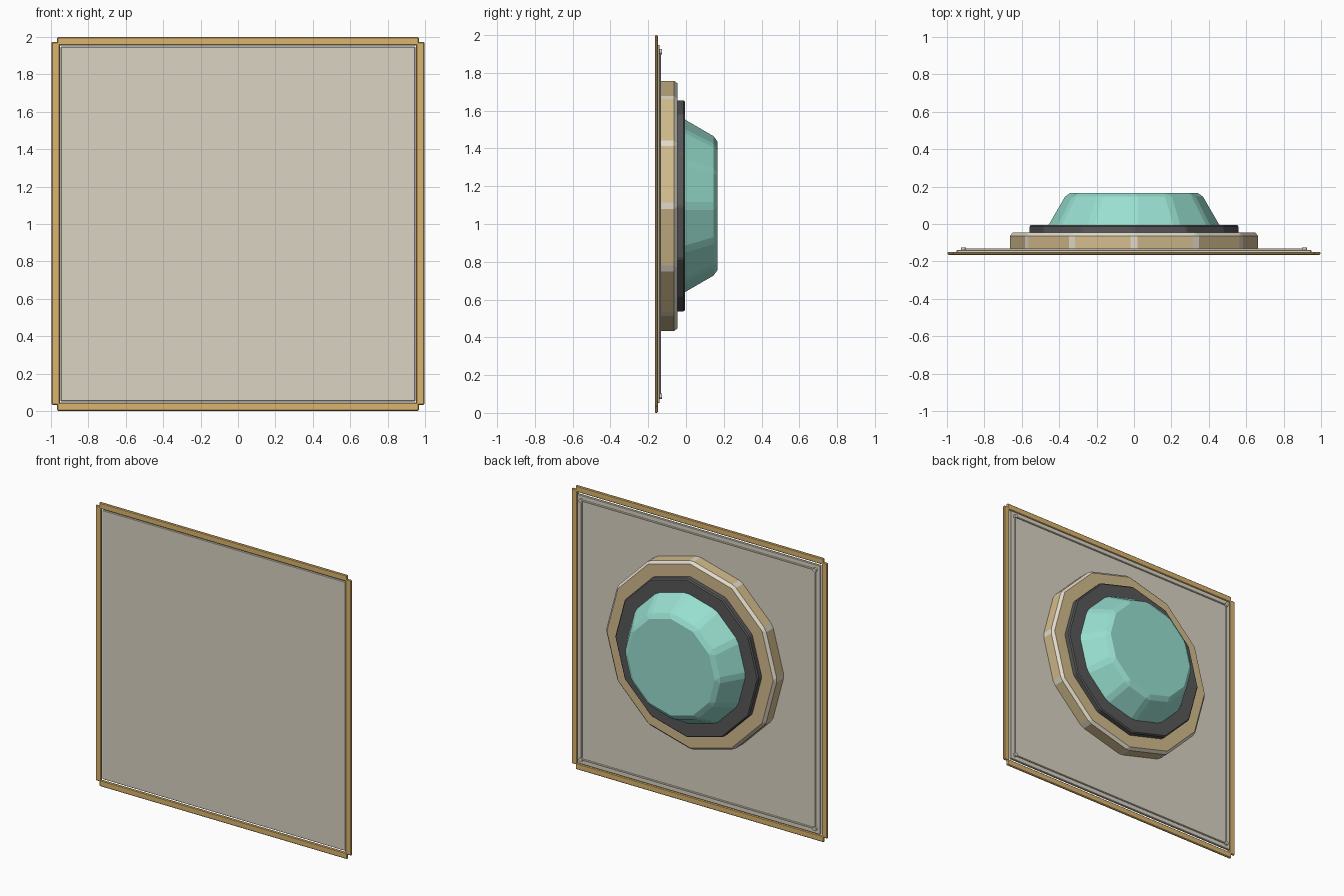
import bpy, bmesh, math
from mathutils import Matrix, Vector

if "Cube" in bpy.data.objects:
    bpy.data.objects.remove(bpy.data.objects["Cube"])


def material(name, rgb):
    lin = [(c / 255 / 12.92) if c < 10 else ((c / 255 + 0.055) / 1.055) ** 2.4 for c in rgb]
    m = bpy.data.materials.new(name)
    m.use_nodes = True
    m.diffuse_color = (*lin, 1)
    m.node_tree.nodes["Principled BSDF"].inputs["Base Color"].default_value = (*lin, 1)
    return m


gold = material("gold", (219, 181, 110))
stone = material("pale_stone", (219, 212, 195))
tan = material("tan", (211, 188, 141))
pale = material("pale_edge", (226, 218, 202))
dark = material("charcoal", (88, 88, 90))
teal = material("teal", (152, 223, 208))

AXIS_Z = 1.096  # height of the round hub


def finish(name, bm, mats):
    bmesh.ops.recalc_face_normals(bm, faces=bm.faces)
    me = bpy.data.meshes.new(name)
    bm.to_mesh(me)
    bm.free()
    for m in mats:
        me.materials.append(m)
    ob = bpy.data.objects.new(name, me)
    bpy.context.collection.objects.link(ob)
    return ob


def box(name, lo, hi, mat, bevel):
    bm = bmesh.new()
    lo, hi = Vector(lo), Vector(hi)
    bmesh.ops.create_cube(bm, size=1, matrix=Matrix.Translation((lo + hi) / 2)
                          @ Matrix.Diagonal((*(hi - lo), 1)))
    bmesh.ops.bevel(bm, geom=bm.edges[:], offset=bevel, segments=1, affect='EDGES')
    return finish(name, bm, [mat])


def disc(name, y0, y1, r0, r1, bevel, mats):
    """Twelve-sided disc facing the back, chamfered on its sides and rear rim."""
    bm = bmesh.new()
    turn = Matrix.Translation((0, (y0 + y1) / 2, AXIS_Z)) @ Matrix.Rotation(-math.pi / 2, 4, 'X')
    bmesh.ops.create_cone(bm, cap_ends=True, segments=12, radius1=r0, radius2=r1,
                          depth=y1 - y0, matrix=turn)
    edges = [e for e in bm.edges if max(v.co.y for v in e.verts) > y1 - 0.001]
    bmesh.ops.bevel(bm, geom=edges, offset=bevel, segments=1, affect='EDGES',
                    material=len(mats) - 1)
    return finish(name, bm, mats)


def rod(name, a, b, r, mat, sides=8):
    a, b = Vector(a), Vector(b)
    d = b - a
    bm = bmesh.new()
    bmesh.ops.create_cone(bm, cap_ends=True, segments=sides, radius1=r, radius2=r, depth=d.length,
                          matrix=Matrix.Translation((a + b) / 2)
                          @ d.to_track_quat('Z', 'Y').to_matrix().to_4x4())
    return finish(name, bm, [mat])


# Square panel
box("panel", (-0.948, -0.158, 0.052), (0.948, -0.14, 1.948), stone, 0.003)

# Frame bars, with notched corners
for s, side in ((-1, "right"), (1, "left")):
    x = sorted((s * 0.952, s * 0.997))
    box(side + "_frame_bar", (x[0], -0.165, 0.033), (x[1], -0.149, 1.973), gold, 0.005)
for z, side in ((0.0, "bottom"), (1.955, "top")):
    box(side + "_frame_bar", (-0.967, -0.165, z), (0.967, -0.149, z + 0.045), gold, 0.005)

# Thin rods and corner pins on the back of the panel
for s, side in ((-1, "right"), (1, "left")):
    rod(side + "_rod", (s * 0.912, -0.138, 0.088), (s * 0.912, -0.138, 1.912), 0.006, stone)
    for t, level in ((-1, "bottom"), (1, "top")):
        z = 1 + t * 0.912
        rod(level + "_" + side + "_pin", (s * 0.912, -0.145, z), (s * 0.912, -0.126, z), 0.014, stone, 12)
for t, level in ((-1, "bottom"), (1, "top")):
    z = 1 + t * 0.912
    rod(level + "_rod", (-0.912, -0.138, z), (0.912, -0.138, z), 0.006, stone)

# Stepped hub on the back
disc("base_ring", -0.142, -0.045, 0.667, 0.667, 0.018, [tan, pale])
disc("middle_ring", -0.05, -0.005, 0.56, 0.56, 0.008, [dark])
disc("dome", -0.008, 0.166, 0.464, 0.363, 0.022, [teal])
